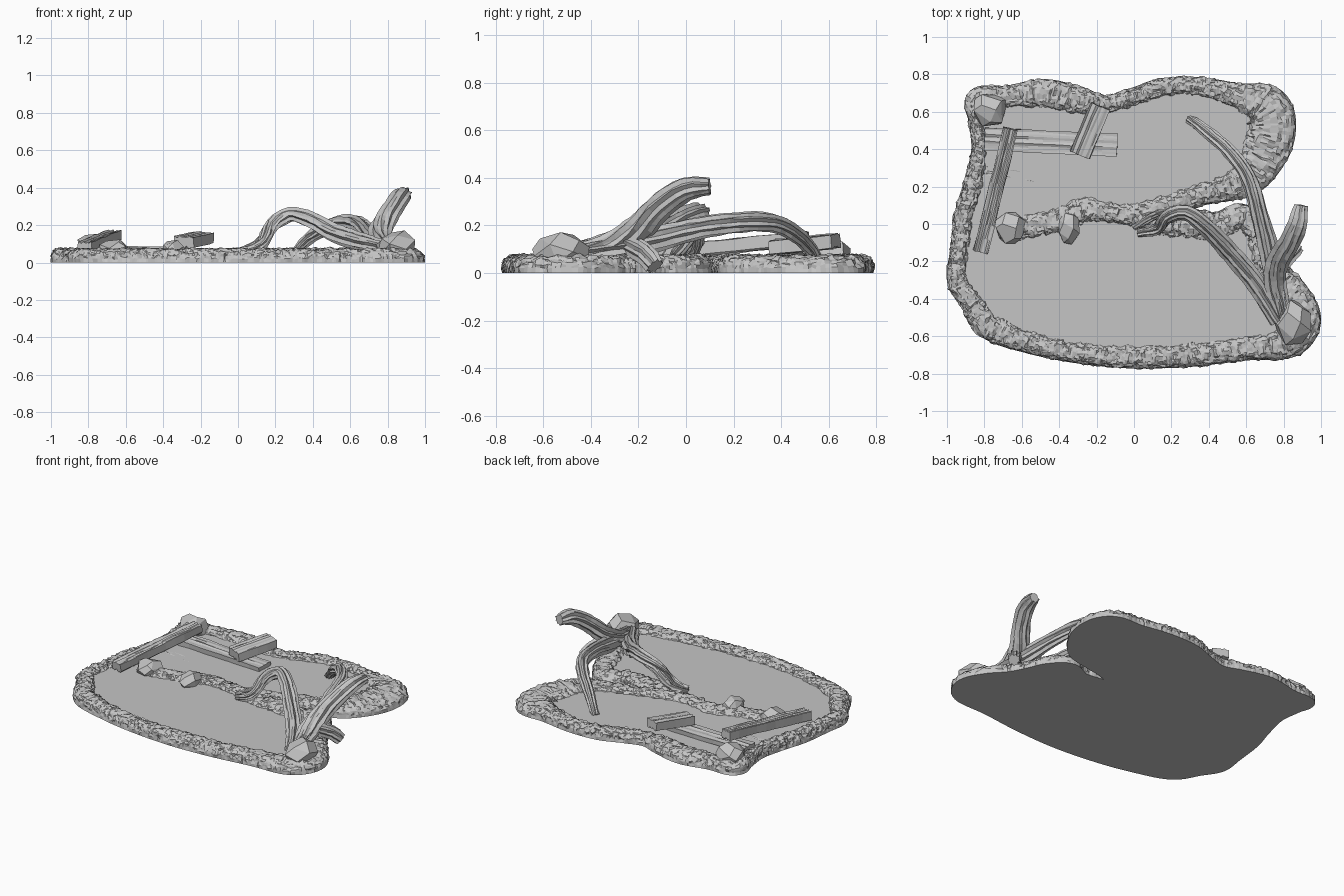
import bpy, bmesh, math, random
from mathutils import Vector, noise

random.seed(4)
if "Cube" in bpy.data.objects:
    bpy.data.objects.remove(bpy.data.objects["Cube"], do_unlink=True)

GREY = (0.56, 0.56, 0.56, 1.0)
stone = bpy.data.materials.new("plain grey")
stone.use_nodes = True
stone.diffuse_color = GREY
stone.node_tree.nodes["Principled BSDF"].inputs["Base Color"].default_value = GREY

RIM_HEIGHT = 0.073
FLOOR_HEIGHT = 0.045


def finish(name, bm):
    bmesh.ops.recalc_face_normals(bm, faces=bm.faces)
    mesh = bpy.data.meshes.new(name)
    bm.to_mesh(mesh)
    bm.free()
    mesh.materials.append(stone)
    obj = bpy.data.objects.new(name, mesh)
    bpy.context.collection.objects.link(obj)
    return obj


def spline(points, step):
    """Smooth curve through (x, y, z, radius) points."""
    p = [Vector(q) for q in points]
    p = [2 * p[0] - p[1]] + p + [2 * p[-1] - p[-2]]
    out = []
    for a, b, c, d in zip(p, p[1:], p[2:], p[3:]):
        n = max(2, math.ceil((c - b).length / step))
        for i in range(n):
            t = i / n
            out.append(0.5 * (2 * b + (c - a) * t + (2 * a - 5 * b + 4 * c - d) * t * t
                              + (3 * b - a - 3 * c + d) * t ** 3))
    return out + [p[-2]]


def sweep(name, points, section, step, twist=0.0, height=None, rough=0.0):
    """Carry a closed cross-section along a curve; a fixed height keeps it upright."""
    path = spline(points, step)
    bm = bmesh.new()
    rings = []
    for i, q in enumerate(path):
        tangent = (path[min(i + 1, len(path) - 1)] - path[max(i - 1, 0)]).to_3d().normalized()
        side = tangent.cross(Vector((0, 0, 1))).normalized()
        up = side.cross(tangent)
        angle = twist * i / len(path)
        ca, sa = math.cos(angle), math.sin(angle)
        ring = []
        for u, v in section:
            u, v = u * ca - v * sa, u * sa + v * ca
            co = q.to_3d() + side * u * q.w + up * v * (height or q.w)
            if rough and (v > 0.01 or not height):
                bump = noise.noise(co * 30) * rough
                co += side * u * bump + up * v * bump
                co += Vector([random.uniform(-rough, rough) * 0.5 for _ in range(3)])
            ring.append(bm.verts.new(co))
        rings.append(ring)
    for a, b in zip(rings, rings[1:]):
        for k in range(len(a)):
            j = (k + 1) % len(a)
            bm.faces.new((a[k], a[j], b[j], b[k]))
    bm.faces.new(rings[0])
    bm.faces.new(rings[-1])
    return finish(name, bm)


# Rim centre line: x, y, half width
branch = [(0.02, 0.04, 0.06), (0.14, 0.01, 0.07), (0.3, 0, 0.08), (0.45, -0.01, 0.075),
          (0.57, 0.04, 0.07)]
right = [(0.66, -0.04, 0.07), (0.7, -0.15, 0.08), (0.76, -0.28, 0.09), (0.85, -0.4, 0.1),
         (0.9, -0.52, 0.1), (0.83, -0.63, 0.085)]
front = [(0.6, -0.665, 0.065), (0.3, -0.7, 0.063), (0, -0.71, 0.062), (-0.3, -0.69, 0.055),
         (-0.55, -0.635, 0.06), (-0.77, -0.55, 0.07)]
left_low = [(-0.87, -0.42, 0.06), (-0.945, -0.3, 0.055), (-0.935, -0.15, 0.05)]
left_high = [(-0.91, 0.05, 0.05), (-0.86, 0.22, 0.05), (-0.83, 0.4, 0.04), (-0.84, 0.55, 0.045),
             (-0.83, 0.66, 0.07)]
back = [(-0.68, 0.68, 0.06), (-0.48, 0.695, 0.08), (-0.3, 0.66, 0.075), (-0.15, 0.64, 0.05),
        (0, 0.68, 0.05), (0.15, 0.73, 0.05), (0.35, 0.735, 0.05), (0.55, 0.685, 0.07)]
corner = [(0.7, 0.62, 0.13), (0.73, 0.5, 0.135), (0.69, 0.37, 0.125), (0.61, 0.25, 0.1)]
mid_right = [(0.48, 0.19, 0.07), (0.33, 0.15, 0.06), (0.15, 0.085, 0.065)]
mid_left = [(0, 0.05, 0.065), (-0.15, 0.06, 0.055), (-0.27, 0.075, 0.07), (-0.4, 0.02, 0.07),
            (-0.55, -0.01, 0.065), (-0.72, -0.04, 0.055)]

# Rough stone rim with a rounded top and a flat underside
arch = []
for i in range(19):
    a = math.pi * i / 18
    c = math.cos(a)
    arch.append((math.copysign(abs(c) ** 0.7, c), max(0, math.sin(a)) ** 0.7))
rim_line = branch + right + front + left_low + left_high + back + corner + mid_right + mid_left
sweep("pond_rim", [(x, y, 0, w) for x, y, w in rim_line], arch, 0.013,
      height=RIM_HEIGHT, rough=0.011)


# Flat pond floors
def floor(name, outline):
    bm = bmesh.new()
    low = [bm.verts.new((x, y, 0)) for x, y, w in outline]
    high = [bm.verts.new((x, y, FLOOR_HEIGHT)) for x, y, w in outline]
    bm.faces.new(low)
    bm.faces.new(high)
    for k in range(len(low)):
        j = (k + 1) % len(low)
        bm.faces.new((low[k], low[j], high[j], high[k]))
    finish(name, bm)


floor("front_pond_floor", branch + right + front + left_low + left_high[:1] + mid_left[::-1])
floor("back_pond_floor", left_high + back + corner + mid_right + mid_left)


# Driftwood roots with lengthwise ridges
def root(name, points, twist):
    section = []
    for k in range(18):
        r = random.uniform(0.95, 1.1) if k % 2 else random.uniform(0.7, 0.88)
        a = math.tau * k / 18
        section.append((r * math.cos(a), r * math.sin(a)))
    sweep(name, points, section, 0.045, twist=twist, rough=0.004)


root("arched_root", [(0.02, -0.05, 0.06, 0.02), (0.12, -0.03, 0.09, 0.03),
                     (0.18, 0.04, 0.2, 0.038), (0.28, 0.06, 0.255, 0.04),
                     (0.4, -0.03, 0.225, 0.045), (0.52, -0.16, 0.155, 0.05),
                     (0.65, -0.32, 0.11, 0.05), (0.77, -0.52, 0.08, 0.04)], 0.8)
root("long_root", [(0.3, 0.56, 0.04, 0.025), (0.38, 0.5, 0.13, 0.032),
                   (0.51, 0.39, 0.205, 0.038), (0.61, 0.25, 0.215, 0.042),
                   (0.67, 0.05, 0.19, 0.045), (0.73, -0.19, 0.13, 0.055),
                   (0.79, -0.48, 0.08, 0.045)], -0.9)
root("raised_branch", [(0.79, -0.5, 0.07, 0.045), (0.75, -0.32, 0.12, 0.055),
                       (0.77, -0.2, 0.19, 0.06), (0.83, -0.1, 0.29, 0.055),
                       (0.875, 0, 0.355, 0.05), (0.895, 0.1, 0.365, 0.035)], 0.7)
root("root_finger", [(0, -0.02, 0.06, 0.015), (0.1, 0.04, 0.1, 0.022),
                     (0.18, 0.06, 0.19, 0.025), (0.28, 0.06, 0.24, 0.025)], 0.4)
root("root_stub", [(0.75, -0.25, 0.13, 0.045), (0.83, -0.17, 0.08, 0.045),
                   (0.87, -0.13, 0.03, 0.04)], 0.3)


# Weathered planks with grooved faces
def plank(name, start, end, half_width, half_thick):
    ratio = half_thick / half_width
    us = [k / 5 for k in range(-5, 6)]
    section = [(u, ratio * random.uniform(0.6, 1)) for u in us]
    section += [(u, -ratio * random.uniform(0.6, 1)) for u in us[::-1]]
    sweep(name, [start + (half_width,), end + (half_width,)], section, 0.08, rough=0.004)


plank("leaning_plank", (-0.82, -0.15, 0.08), (-0.66, 0.51, 0.145), 0.04, 0.033)
plank("fallen_plank", (-0.8, 0.455, 0.07), (-0.09, 0.42, 0.055), 0.06, 0.022)
plank("cross_plank", (-0.29, 0.37, 0.11), (-0.18, 0.63, 0.135), 0.055, 0.035)
plank("sunken_plank", (-0.79, 0.28, 0.035), (-0.33, 0.2, 0.03), 0.03, 0.013)


# Faceted boulders
def boulder(name, centre, size, count=18):
    bm = bmesh.new()
    for k in range(count):
        z = 1 - 2 * (k + 0.5) / count
        a = k * 2.4 + random.uniform(-0.3, 0.3)
        r = math.sqrt(1 - z * z)
        d = Vector((r * math.cos(a), r * math.sin(a), z)) * random.uniform(0.97, 1.08)
        bm.verts.new([c + s * e for c, s, e in zip(centre, size, d)])
    bmesh.ops.convex_hull(bm, input=bm.verts)
    bmesh.ops.dissolve_limit(bm, angle_limit=0.3, verts=bm.verts, edges=bm.edges)
    finish(name, bm)


boulder("back_boulder", (-0.77, 0.61, 0.08), (0.095, 0.095, 0.08))
boulder("front_boulder", (0.855, -0.53, 0.085), (0.1, 0.125, 0.085))
boulder("middle_boulder", (-0.66, -0.02, 0.065), (0.09, 0.085, 0.06))
boulder("small_boulder", (-0.345, -0.02, 0.065), (0.063, 0.088, 0.055))
